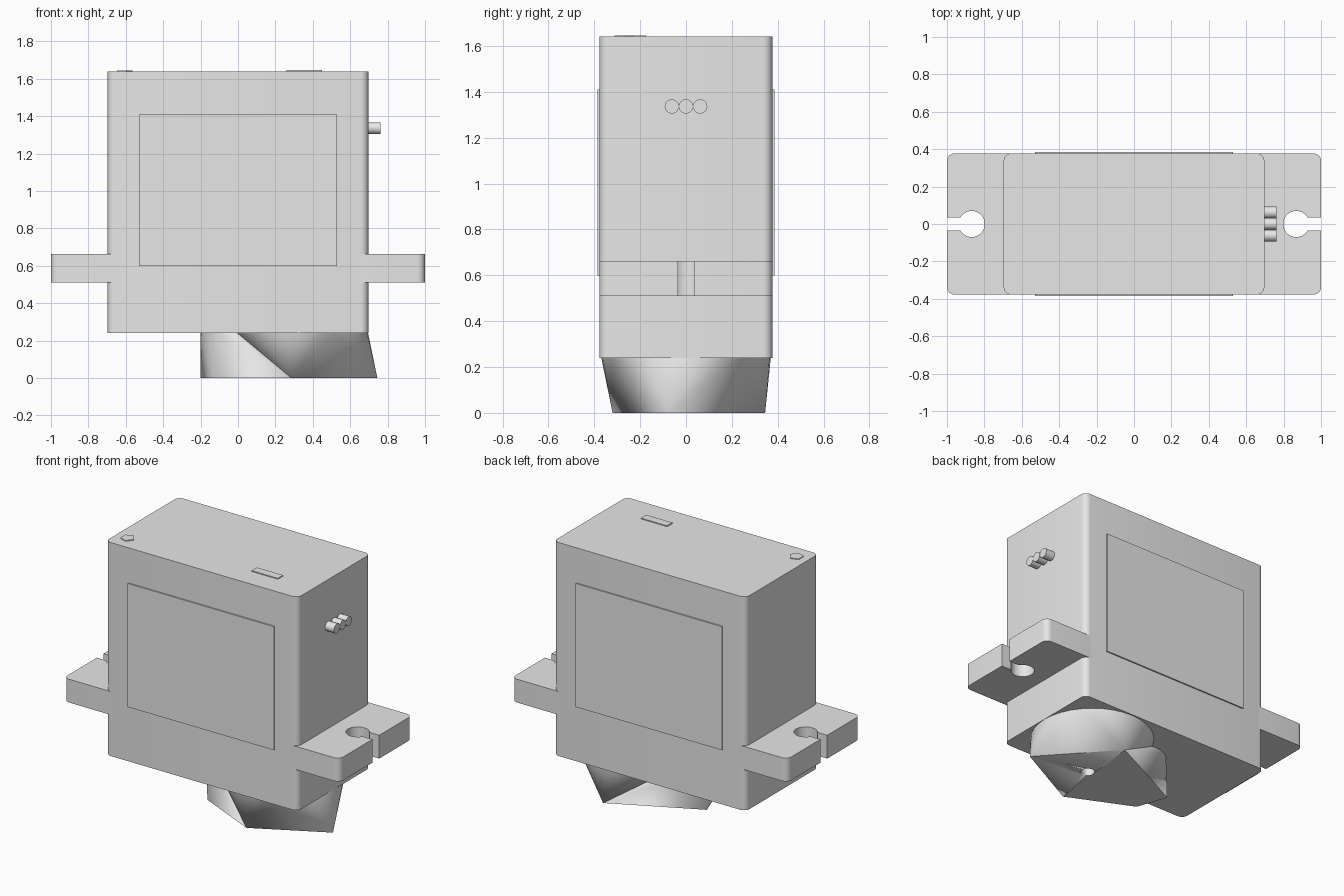
import bpy, bmesh
from math import cos, sin, pi, radians, asin

cube = bpy.data.objects.get("Cube")
if cube:
    bpy.data.objects.remove(cube, do_unlink=True)

grey = bpy.data.materials.new("light grey plastic")
grey.use_nodes = True
colour = (0.8, 0.8, 0.8, 1)
grey.diffuse_color = colour
grey.node_tree.nodes["Principled BSDF"].inputs["Base Color"].default_value = colour


def arc(cx, cy, r, start, end, steps):
    angles = [radians(start + (end - start) * i / steps) for i in range(steps + 1)]
    return [(cx + r * cos(a), cy + r * sin(a)) for a in angles]


def finish(name, bm, smooth=True):
    bmesh.ops.recalc_face_normals(bm, faces=bm.faces[:])
    mesh = bpy.data.meshes.new(name)
    bm.to_mesh(mesh)
    bm.free()
    mesh.materials.append(grey)
    obj = bpy.data.objects.new(name, mesh)
    bpy.context.collection.objects.link(obj)
    if smooth:
        bpy.ops.object.select_all(action='DESELECT')
        obj.select_set(True)
        bpy.context.view_layer.objects.active = obj
        bpy.ops.object.shade_smooth_by_angle(angle=radians(35))
    return obj


def prism(name, outline, z0, z1):
    bm = bmesh.new()
    face = bm.faces.new([bm.verts.new((x, y, z0)) for x, y in outline])
    out = bmesh.ops.extrude_face_region(bm, geom=[face])
    top = [v for v in out["geom"] if isinstance(v, bmesh.types.BMVert)]
    bmesh.ops.translate(bm, verts=top, vec=(0, 0, z1 - z0))
    return finish(name, bm)


def box(name, x0, x1, y0, y1, z0, z1):
    return prism(name, [(x0, y0), (x1, y0), (x1, y1), (x0, y1)], z0, z1)


def hull(name, bottom, top, z1):
    bm = bmesh.new()
    for points, z in ((bottom, 0), (top, z1)):
        for x, y in points:
            bm.verts.new((x, y, z))
    bmesh.ops.convex_hull(bm, input=bm.verts[:])
    bmesh.ops.dissolve_limit(bm, angle_limit=0.01, verts=bm.verts[:], edges=bm.edges[:])
    return finish(name, bm)


HALF_X, HALF_Y, R = 0.697, 0.377, 0.04

# Rounded case
case = []
for sx, sy, a in ((1, 1, 0), (-1, 1, 90), (-1, -1, 180), (1, -1, 270)):
    case += arc(sx * (HALF_X - R), sy * (HALF_Y - R), R, a, a + 90, 6)
prism("case", case, 0.24, 1.64)

# Mounting tabs, each with a keyhole open to the outer end
hole_x, hole_r, slot = 0.868, 0.07, 0.035
gap = asin(slot / hole_r) * 180 / pi
tab = [(0.65, -HALF_Y)]
tab += arc(1 - R, -HALF_Y + R, R, -90, 0, 6)
tab += [(1, -slot)]
tab += arc(hole_x, 0, hole_r, 360 - gap, gap, 28)
tab += [(1, slot)]
tab += arc(1 - R, HALF_Y - R, R, 0, 90, 6)
tab += [(0.65, HALF_Y)]
for side, sign in (("left", 1), ("right", -1)):
    prism(side + "_mounting_tab", [(sign * x, y) for x, y in tab], 0.51, 0.663)

# Label plates on the broad faces
for side, sign in (("front", -1), ("back", 1)):
    edges = sorted((sign * (HALF_Y - 0.01), sign * (HALF_Y + 0.009)))
    box(side + "_label_plate", -0.53, 0.53, edges[0], edges[1], 0.6, 1.41)

# Three cable stubs
for i in (-1, 0, 1):
    bm = bmesh.new()
    bmesh.ops.create_cone(bm, cap_ends=True, segments=24, radius1=0.031,
                          radius2=0.031, depth=0.1)
    for v in bm.verts:
        v.co = (v.co.z + 0.711, v.co.y + i * 0.062, v.co.x + 1.336)
    finish("cable_" + ("front", "middle", "back")[i + 1], bm)

# Shallow marks on the end cap
box("cap_plate", 0.26, 0.45, -0.23, -0.175, 1.63, 1.646)
prism("cap_stud", arc(-0.61, -0.27, 0.045, 0, 288, 4), 1.63, 1.645)

# Faceted gear housing, tapering from a round base to a few points
tip, front, back = (0.745, -0.08), (0.285, -0.32), (0.36, 0.345)
housing = hull("gear_housing", [tip, front, back],
               arc(0.325, 0, 0.37, 0, 350, 35), 0.243)
hull("idler_boss", [front, (-0.13, -0.13), (-0.2, 0.07), back],
     arc(-0.035, 0, 0.165, 0, 345, 23), 0.242)

# Output shaft socket
cutter = prism("socket_cutter", arc(0.36, 0, 0.042, 0, 345, 23), -0.05, 0.12)
cutter.hide_render = True
cutter.hide_set(True)
cut = housing.modifiers.new("socket", 'BOOLEAN')
cut.operation = 'DIFFERENCE'
cut.solver = 'EXACT'
cut.object = cutter
